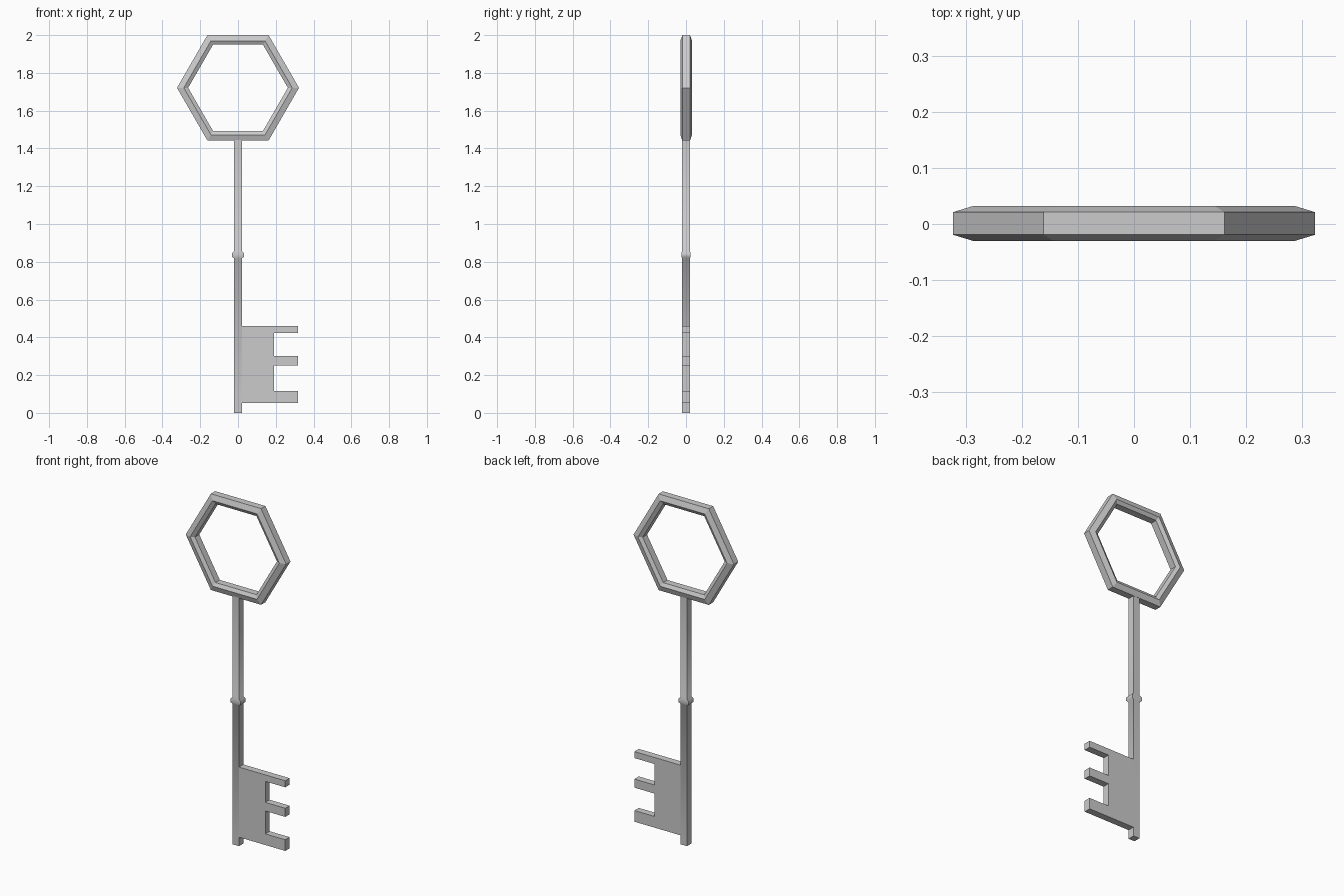
import bpy, bmesh, math

if "Cube" in bpy.data.objects:
    bpy.data.objects.remove(bpy.data.objects["Cube"])


def finish(name, bm, smooth_angle=None):
    bmesh.ops.recalc_face_normals(bm, faces=bm.faces)
    mesh = bpy.data.meshes.new(name)
    bm.to_mesh(mesh)
    bm.free()
    ob = bpy.data.objects.new(name, mesh)
    bpy.context.collection.objects.link(ob)
    if smooth_angle:
        bpy.ops.object.select_all(action='DESELECT')
        ob.select_set(True)
        bpy.context.view_layer.objects.active = ob
        bpy.ops.object.shade_smooth_by_angle(angle=math.radians(smooth_angle))
    return ob


def bridge(bm, a, b):
    n = len(a)
    for i in range(n):
        j = (i + 1) % n
        bm.faces.new((a[i], a[j], b[j], b[i]))


# Bow: six-sided ring with a chamfered cross-section (radius, y)
section = [(0.323, -0.019), (0.323, 0.021), (0.287, 0.032),
           (0.264, 0.021), (0.264, -0.019), (0.287, -0.030)]
bm = bmesh.new()
rings = []
for k in range(6):
    a = math.radians(60 * k)
    rings.append([bm.verts.new((r * math.cos(a), y, 1.721 + r * math.sin(a)))
                  for r, y in section])
for k in range(6):
    bridge(bm, rings[k], rings[(k + 1) % 6])
finish("bow_ring", bm)

# Shaft: square rod with a bevelled collar, as levels of (z, half x, half y)
levels = [(0.0, 0.02, 0.02), (0.818, 0.02, 0.02), (0.826, 0.032, 0.025),
          (0.846, 0.032, 0.025), (0.858, 0.02, 0.02), (1.447, 0.02, 0.02)]
bm = bmesh.new()
loops = [[bm.verts.new((sx * hx, sy * hy, z))
          for sx, sy in ((-1, -1), (1, -1), (1, 1), (-1, 1))]
         for z, hx, hy in levels]
for lower, upper in zip(loops, loops[1:]):
    bridge(bm, lower, upper)
bm.faces.new(loops[0])
bm.faces.new(loops[-1])
finish("shaft", bm, 60)

# Bit: comb-shaped plate with three teeth, extruded through the thickness
x_in, x_body, x_tip = 0.02, 0.19, 0.318
teeth = [(0.052, 0.117), (0.25, 0.30), (0.422, 0.46)]
profile = [(x_in, teeth[0][0])]
for i, (z0, z1) in enumerate(teeth):
    if i > 0:
        profile.append((x_body, z0))
    profile += [(x_tip, z0), (x_tip, z1)]
    if i < len(teeth) - 1:
        profile.append((x_body, z1))
profile.append((x_in, teeth[-1][1]))
bm = bmesh.new()
front = [bm.verts.new((x, -0.02, z)) for x, z in profile]
back = [bm.verts.new((x, 0.02, z)) for x, z in profile]
bm.faces.new(front)
bm.faces.new(back)
bridge(bm, front, back)
finish("bit", bm)
